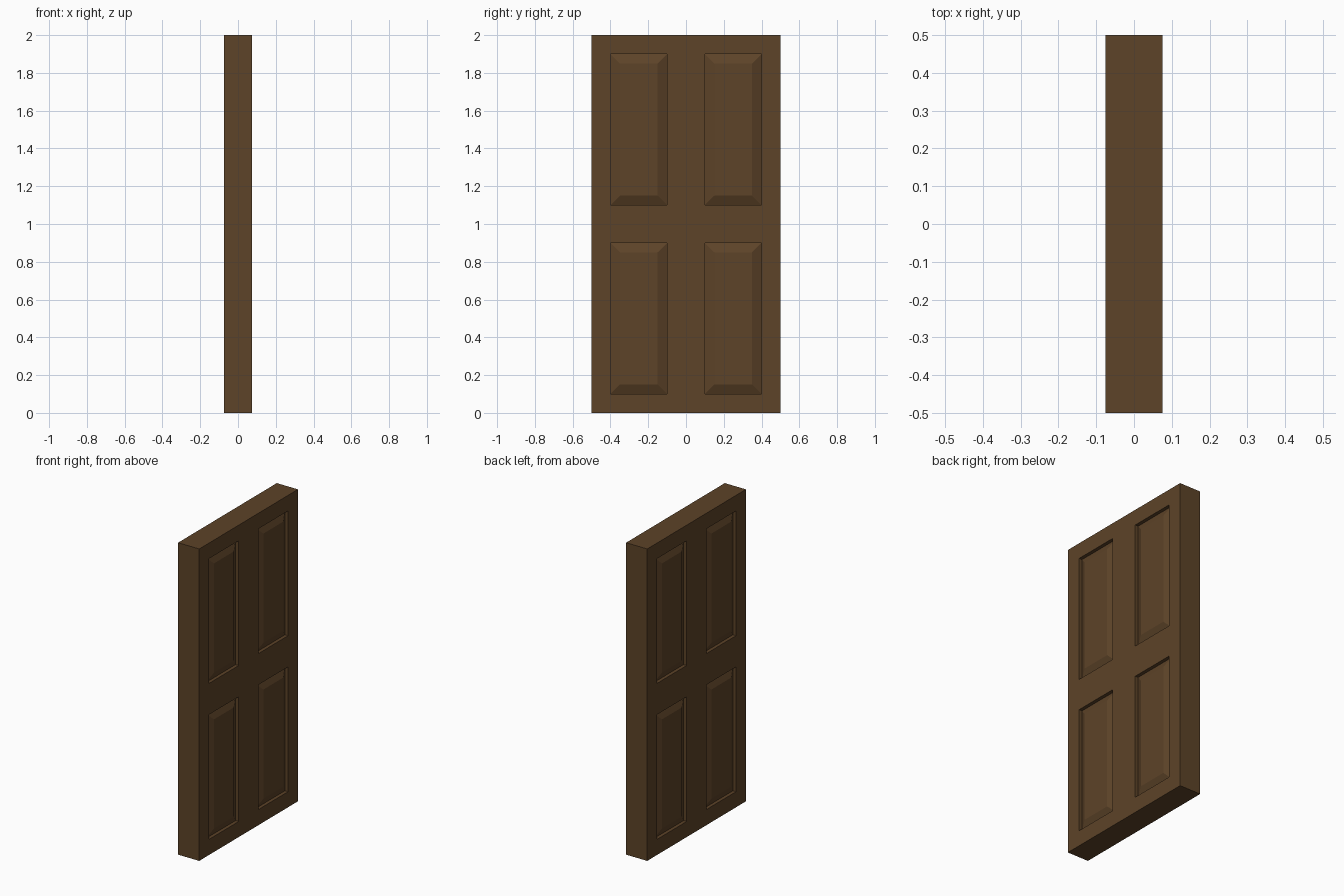
import bpy, bmesh

if "Cube" in bpy.data.objects:
    bpy.data.objects.remove(bpy.data.objects["Cube"])

THICK = 0.15      # slab thickness
DEPTH = 0.022     # groove depth around each panel
BEVEL = 0.05      # width of the sloped panel border
YS = [-0.5, -0.4, -0.1, 0.1, 0.4, 0.5]
ZS = [0.0, 0.1, 0.9, 1.1, 1.9, 2.0]

wood = bpy.data.materials.new("dark_wood")
wood.diffuse_color = (0.109, 0.056, 0.021, 1)
wood.use_nodes = True
wood.node_tree.nodes["Principled BSDF"].inputs["Base Color"].default_value = wood.diffuse_color

bm = bmesh.new()


def ring(x, y0, y1, z0, z1):
    return [bm.verts.new((x, y, z)) for y, z in ((y0, z0), (y1, z0), (y1, z1), (y0, z1))]


def bridge(a, b):
    for i in range(4):
        j = (i + 1) % 4
        bm.faces.new((a[i], a[j], b[j], b[i]))


# Both broad faces: flat rails and stiles with four raised panels
for side in (-1, 1):
    x = side * THICK / 2
    for i in range(5):
        for k in range(5):
            y0, y1, z0, z1 = YS[i], YS[i + 1], ZS[k], ZS[k + 1]
            outer = ring(x, y0, y1, z0, z1)
            if i in (1, 3) and k in (1, 3):
                groove = ring(x - side * DEPTH, y0, y1, z0, z1)
                field = ring(x, y0 + BEVEL, y1 - BEVEL, z0 + BEVEL, z1 - BEVEL)
                bridge(outer, groove)
                bridge(groove, field)
                bm.faces.new(field)
            else:
                bm.faces.new(outer)
bmesh.ops.remove_doubles(bm, verts=bm.verts, dist=1e-5)

# Slab edges joining the two faces
bmesh.ops.bridge_loops(bm, edges=[e for e in bm.edges if e.is_boundary])

bmesh.ops.recalc_face_normals(bm, faces=bm.faces)
bmesh.ops.dissolve_limit(bm, angle_limit=0.01, verts=bm.verts, edges=bm.edges)

mesh = bpy.data.meshes.new("door_panel")
bm.to_mesh(mesh)
bm.free()
mesh.materials.append(wood)
door = bpy.data.objects.new("door_panel", mesh)
bpy.context.collection.objects.link(door)
